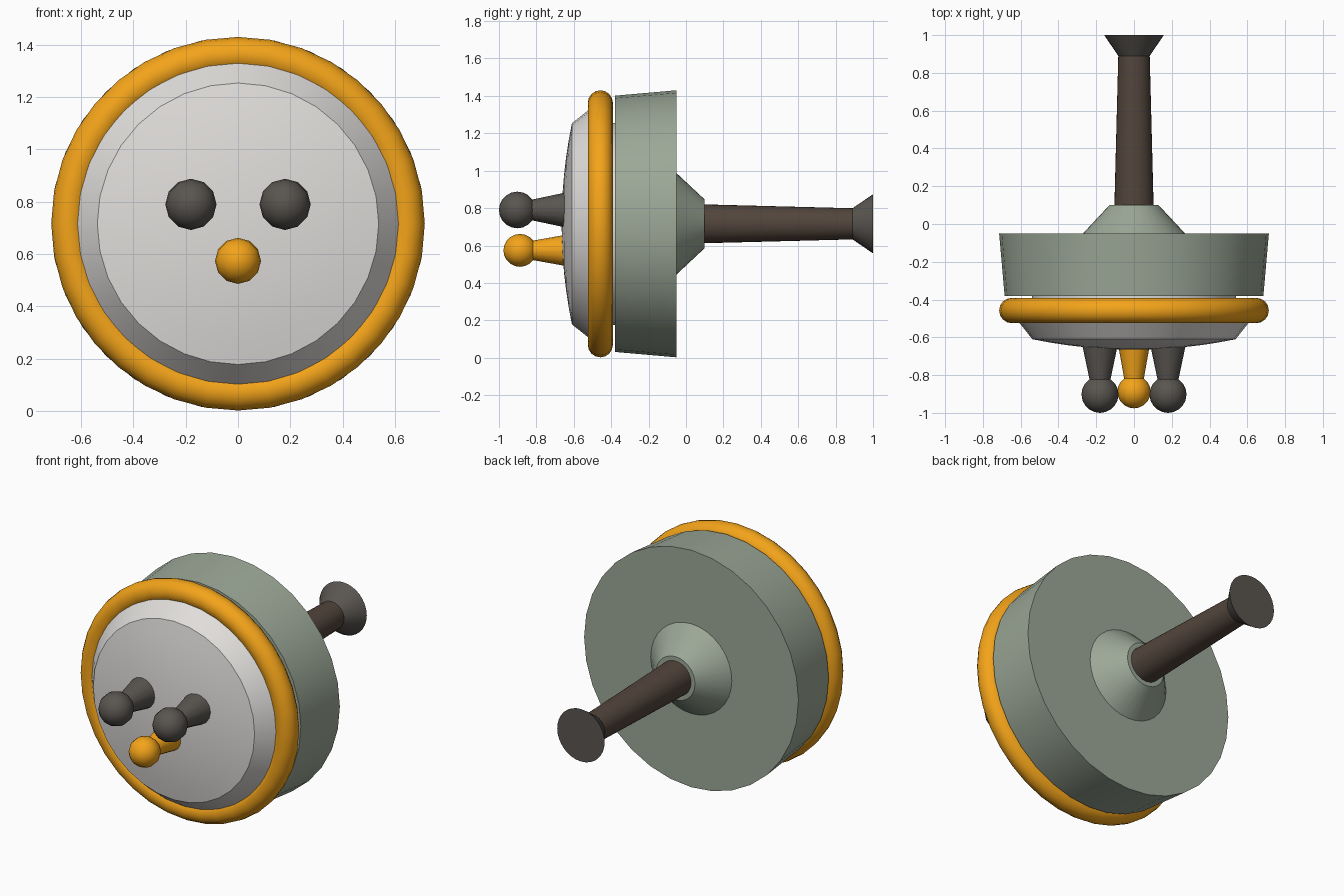
import bpy, bmesh
from math import sin, cos, pi, radians, sqrt

if "Cube" in bpy.data.objects:
    bpy.data.objects.remove(bpy.data.objects["Cube"])

CZ = 0.716  # height of the main axis


def material(name, rgb):
    m = bpy.data.materials.new(name)
    m.diffuse_color = (*rgb, 1)
    m.use_nodes = True
    m.node_tree.nodes["Principled BSDF"].inputs["Base Color"].default_value = m.diffuse_color
    return m


SAGE = material("sage", (0.33, 0.39, 0.31))
PALE = material("pale", (0.75, 0.73, 0.71))
ORANGE = material("orange", (0.90, 0.37, 0.01))
CHARCOAL = material("charcoal", (0.10, 0.09, 0.08))
BROWN = material("brown", (0.085, 0.06, 0.045))


def lathe(name, profile, mat, x=0, z=CZ, segs=32, closed=False):
    """Turn a (radius, y) profile around a y-parallel axis."""
    bm = bmesh.new()
    rings = []
    for r, y in profile:
        if r < 1e-5:
            rings.append([bm.verts.new((0, y, 0))] * segs)
        else:
            rings.append([bm.verts.new((r * sin(2 * pi * i / segs), y, r * cos(2 * pi * i / segs)))
                          for i in range(segs)])
    pairs = list(zip(rings, rings[1:]))
    if closed:
        pairs.append((rings[-1], rings[0]))
    for a, b in pairs:
        for i in range(segs):
            j = (i + 1) % segs
            bm.faces.new(list(dict.fromkeys((a[i], a[j], b[j], b[i]))))
    if not closed:
        for ring in (rings[0], rings[-1]):
            if ring[0] is not ring[1]:
                bm.faces.new(ring)
    bmesh.ops.recalc_face_normals(bm, faces=bm.faces)
    me = bpy.data.meshes.new(name)
    bm.to_mesh(me)
    bm.free()
    ob = bpy.data.objects.new(name, me)
    ob.location = (x, 0, z)
    me.materials.append(mat)
    bpy.context.collection.objects.link(ob)
    bpy.ops.object.select_all(action='DESELECT')
    ob.select_set(True)
    bpy.context.view_layer.objects.active = ob
    bpy.ops.object.shade_smooth_by_angle(angle=radians(35))
    return ob


def ball(r, y, n):
    return [(r * sin(pi * i / n), y - r * cos(pi * i / n)) for i in range(n + 1)]


# Main housing and rear boss
lathe("housing", [(0.685, -0.38), (0.714, -0.05)], SAGE)
lathe("rear_boss", [(0.275, -0.055), (0.13, 0.10)], SAGE)

# Shaft with flared end
lathe("shaft", [(0.104, 0.09), (0.083, 0.90)], BROWN)
lathe("shaft_flare", [(0.083, 0.89), (0.158, 1.0)], CHARCOAL)

# Domed face plate with bevelled edge
R = (0.538 ** 2 + 0.055 ** 2) / (2 * 0.055)
dome = [(0.538 * i / 6, -0.665 + R - sqrt(R * R - (0.538 * i / 6) ** 2)) for i in range(7)]
lathe("face_plate", dome + [(0.625, -0.50), (0.625, -0.45), (0.54, -0.40), (0.54, -0.375)], PALE)

# Round rim
lathe("rim", [(0.647 + 0.067 * cos(2 * pi * k / 16), -0.458 + 0.067 * sin(2 * pi * k / 16))
              for k in range(16)], ORANGE, segs=36, closed=True)

# Knobs: tapered stem and ball
for side, x in (("left", -0.18), ("right", 0.18)):
    lathe(side + "_stem", [(0.095, -0.635), (0.052, -0.84)], CHARCOAL, x, 0.79, 16)
    lathe(side + "_ball", ball(0.098, -0.902, 10), CHARCOAL, x, 0.79, 12)
lathe("centre_stem", [(0.083, -0.645), (0.05, -0.83)], ORANGE, 0, 0.574, 16)
lathe("centre_ball", ball(0.088, -0.888, 10), ORANGE, 0, 0.574, 12)
